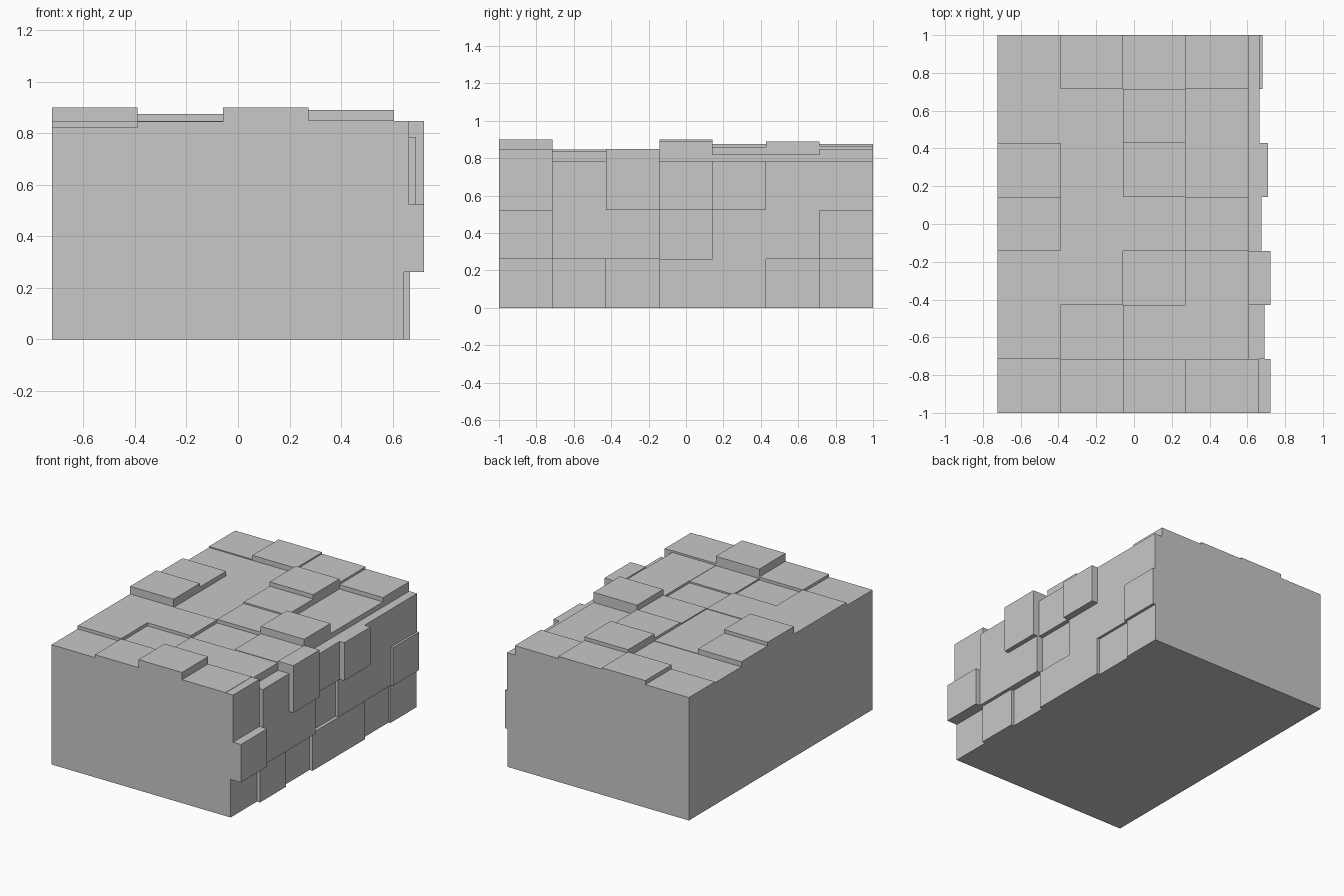
import bpy

cube = bpy.data.objects.get("Cube")
if cube:
    bpy.data.objects.remove(cube, do_unlink=True)

# Single stone colour
stone = bpy.data.materials.new("stone_grey")
stone.use_nodes = True
colour = (0.58, 0.58, 0.58, 1)
stone.diffuse_color = colour
stone.node_tree.nodes["Principled BSDF"].inputs["Base Color"].default_value = colour

LEFT, EDGE, TOP = -0.722, 0.605, 0.785
ROWS, COLUMNS, LAYERS = 7, 4, 3
COL_W = (EDGE - LEFT) / COLUMNS
ROW_W = 2 / ROWS
LAYER_H = TOP / LAYERS


def block(name, low, high):
    """Axis-aligned box between two corners."""
    bpy.ops.mesh.primitive_cube_add(size=1)
    obj = bpy.context.object
    obj.name = name
    for v in obj.data.vertices:
        v.co = [(a + b) / 2 + c * (b - a) for a, b, c in zip(low, high, v.co)]
    obj.data.materials.append(stone)
    return obj


# Solid core
block("core", (LEFT, -1, 0), (EDGE, 1, TOP))

# Top slabs: height of each slab, front row first, right to left within a row
slab_tops = [
    (.825, .845, .90, .85),
    (.847, .825, .835, .837),
    (.847, .847, .825, .84),
    (.90, .843, .85, .89),
    (.875, .843, .86, .82),
    (.84, .84, .89, .82),
    (.847, .875, .865, .85),
]
for r, heights in enumerate(slab_tops):
    y = -1 + r * ROW_W
    for c, height in enumerate(heights):
        x = LEFT + c * COL_W
        block(f"top_slab_{r}_{c}", (x, y, TOP), (x + COL_W, y + ROW_W, height))

# Side stones: outer face of each stone from bottom to top, front row first
side_faces = [
    (.644, .722, .663),
    (.667, .69, .69),
    (.645, .69, .722),
    (.668, .645, .675),
    (.668, .663, .71),
    (.647, .665, .665),
    (.66, .68, .665),
]
CORNER_ROWS = (0, 2)  # rows whose upper stone also fills the top edge
for r, faces in enumerate(side_faces):
    y = -1 + r * ROW_W
    for k, x in enumerate(faces):
        fills_edge = k == LAYERS - 1 and r in CORNER_ROWS
        z = .848 if fills_edge else (k + 1) * LAYER_H
        block(f"side_stone_{r}_{k}", (EDGE, y, k * LAYER_H), (x, y + ROW_W, z))
